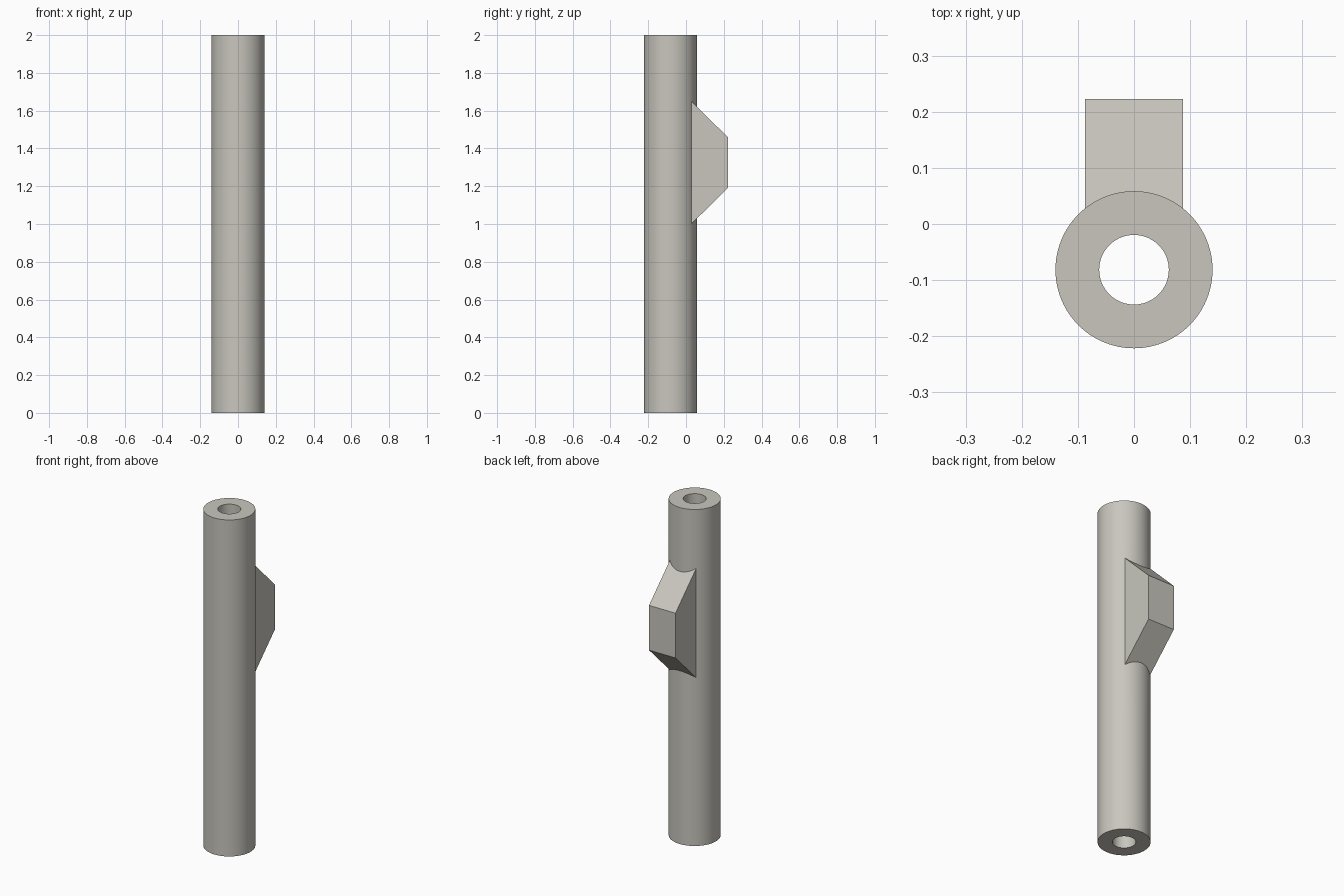
import bpy, bmesh, math

if "Cube" in bpy.data.objects:
    bpy.data.objects.remove(bpy.data.objects["Cube"])

TUBE_Y, OUTER, INNER, HEIGHT = -0.0815, 0.14, 0.062, 2.0
SEGMENTS = 96

grey = bpy.data.materials.new("warm_grey")
grey.diffuse_color = (0.58, 0.565, 0.51, 1)
grey.use_nodes = True
grey.node_tree.nodes["Principled BSDF"].inputs["Base Color"].default_value = grey.diffuse_color


def make_object(name, bm):
    bmesh.ops.recalc_face_normals(bm, faces=bm.faces)
    mesh = bpy.data.meshes.new(name)
    bm.to_mesh(mesh)
    bm.free()
    mesh.materials.append(grey)
    obj = bpy.data.objects.new(name, mesh)
    bpy.context.collection.objects.link(obj)
    return obj


# Hollow tube: a rectangular wall section joined around the axis
bm = bmesh.new()
section = [(OUTER, 0), (OUTER, HEIGHT), (INNER, HEIGHT), (INNER, 0)]
rings = []
for i in range(SEGMENTS):
    a = 2 * math.pi * i / SEGMENTS
    rings.append([bm.verts.new((r * math.cos(a), TUBE_Y + r * math.sin(a), z))
                  for r, z in section])
for i, ring in enumerate(rings):
    following = rings[(i + 1) % SEGMENTS]
    for k in range(4):
        n = (k + 1) % 4
        bm.faces.new((ring[k], following[k], following[n], ring[n]))
tube = make_object("tube", bm)

# Tapered mounting block, its root buried in the tube wall
bm = bmesh.new()
profile = [(0.0, 0.972), (0.223, 1.192), (0.223, 1.458), (0.0, 1.678)]
face = bm.faces.new([bm.verts.new((-0.087, y, z)) for y, z in profile])
side = bmesh.ops.extrude_face_region(bm, geom=[face])
moved = [v for v in side["geom"] if isinstance(v, bmesh.types.BMVert)]
bmesh.ops.translate(bm, vec=(0.174, 0, 0), verts=moved)
block = make_object("mounting_block", bm)

# Fuse the block with the tube
union = tube.modifiers.new("fuse_block", 'BOOLEAN')
union.operation = 'UNION'
union.solver = 'EXACT'
union.object = block
bpy.context.view_layer.objects.active = tube
tube.select_set(True)
bpy.ops.object.modifier_apply(modifier=union.name)
bpy.data.objects.remove(block)
bpy.ops.object.shade_smooth_by_angle(angle=math.radians(25))
